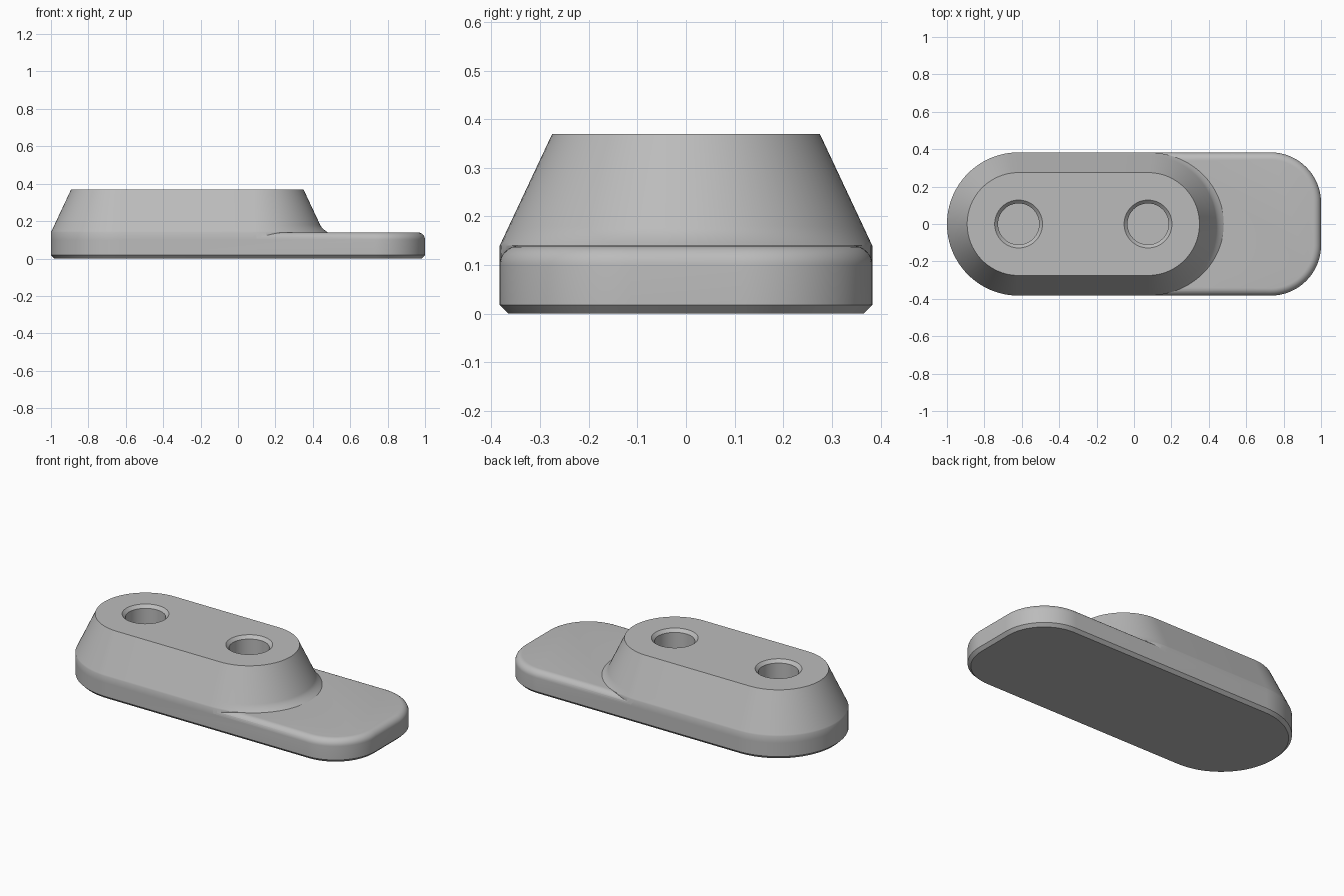
import bpy, bmesh
from math import sin, cos, pi

cube = bpy.data.objects.get("Cube")
if cube:
    bpy.data.objects.remove(cube, do_unlink=True)

HALF = 0.383            # half width of the foot
REAR, FRONT = -0.617, 0.075   # end centres of the raised block
TOP, DECK = 0.37, 0.14

grey = bpy.data.materials.new("light grey")
grey.use_nodes = True
colour = (0.5, 0.5, 0.5, 1)
grey.diffuse_color = colour
bsdf = grey.node_tree.nodes["Principled BSDF"]
bsdf.inputs["Base Color"].default_value = colour
bsdf.inputs["Roughness"].default_value = 0.6


def outline(arcs, inset=0.0, flare=0.0, steps=24):
    """Closed outline from arcs (x, y, radius, start, sweep); flare widens the +x end."""
    pts = []
    for x, y, r, start, sweep in arcs:
        n = max(2, round(steps * sweep / (pi / 2)))
        for i in range(n + 1):
            a = start + sweep * i / n
            rad = r - inset + flare * max(0, cos(a)) ** 2
            pts.append((x + rad * cos(a), y + rad * sin(a)))
    return pts


def loft(name, rings):
    """Solid through a stack of (outline, z) rings."""
    bm = bmesh.new()
    loops = [[bm.verts.new((x, y, z)) for x, y in pts] for pts, z in rings]
    for low, high in zip(loops, loops[1:]):
        for i in range(len(low)):
            j = (i + 1) % len(low)
            bm.faces.new((low[i], low[j], high[j], high[i]))
    bm.faces.new(loops[0][::-1])
    bm.faces.new(loops[-1])
    bmesh.ops.remove_doubles(bm, verts=bm.verts, dist=1e-5)
    bmesh.ops.recalc_face_normals(bm, faces=bm.faces)
    mesh = bpy.data.meshes.new(name)
    bm.to_mesh(mesh)
    bm.free()
    mesh.materials.append(grey)
    ob = bpy.data.objects.new(name, mesh)
    bpy.context.collection.objects.link(ob)
    return ob


def combine(ob, other, operation):
    """Apply a boolean and discard the helper."""
    mod = ob.modifiers.new("join", 'BOOLEAN')
    mod.operation, mod.object, mod.solver = operation, other, 'EXACT'
    graph = bpy.context.evaluated_depsgraph_get()
    mesh = bpy.data.meshes.new_from_object(ob.evaluated_get(graph))
    ob.modifiers.clear()
    ob.data = mesh
    bpy.data.objects.remove(other, do_unlink=True)


# Flat foot: round rear end, rounded front corners, chamfered sole, filleted deck
foot_arcs = [(REAR, 0, HALF, pi / 2, pi),
             (0.73, -0.113, 0.27, -pi / 2, pi / 2),
             (0.73, 0.113, 0.27, 0, pi / 2)]
fillet = 0.04
rings = [(outline(foot_arcs, 0.018), 0), (outline(foot_arcs), 0.018)]
for i in range(9):
    a = pi / 2 * i / 8
    rings.append((outline(foot_arcs, fillet * (1 - cos(a))), DECK - fillet * (1 - sin(a))))
foot = loft("foot_with_block", rings)

# Tapered block with a small flare where it meets the deck
block_arcs = [(REAR, 0, HALF, pi / 2, pi), (FRONT, 0, HALF, -pi / 2, pi)]
slope = (HALF - 0.275) / (TOP - DECK)
rings = [(outline(block_arcs), DECK - fillet)]
for i in range(7):
    t = 1 - i / 6
    h = 0.04 * (1 - t)
    rings.append((outline(block_arcs, slope * h, 0.022 * t * t), DECK + h))
rings.append((outline(block_arcs, HALF - 0.275), TOP))
combine(foot, loft("block", rings), 'UNION')

# Two countersunk screw holes
for x in (REAR, FRONT):
    hole = [(x, 0, 0.11, 0, 2 * pi)]
    cutter = loft("hole_cutter", [(outline(hole, 0, steps=16), 0.1),
                                  (outline(hole, 0, steps=16), TOP - 0.018),
                                  (outline(hole, -0.018, steps=16), TOP),
                                  (outline(hole, -0.018, steps=16), TOP + 0.05)])
    cutter.hide_render = True
    combine(foot, cutter, 'DIFFERENCE')

# Smooth walls with crisp edges
bpy.ops.object.select_all(action='DESELECT')
foot.select_set(True)
bpy.context.view_layer.objects.active = foot
bpy.ops.object.shade_smooth_by_angle(angle=pi / 6)
